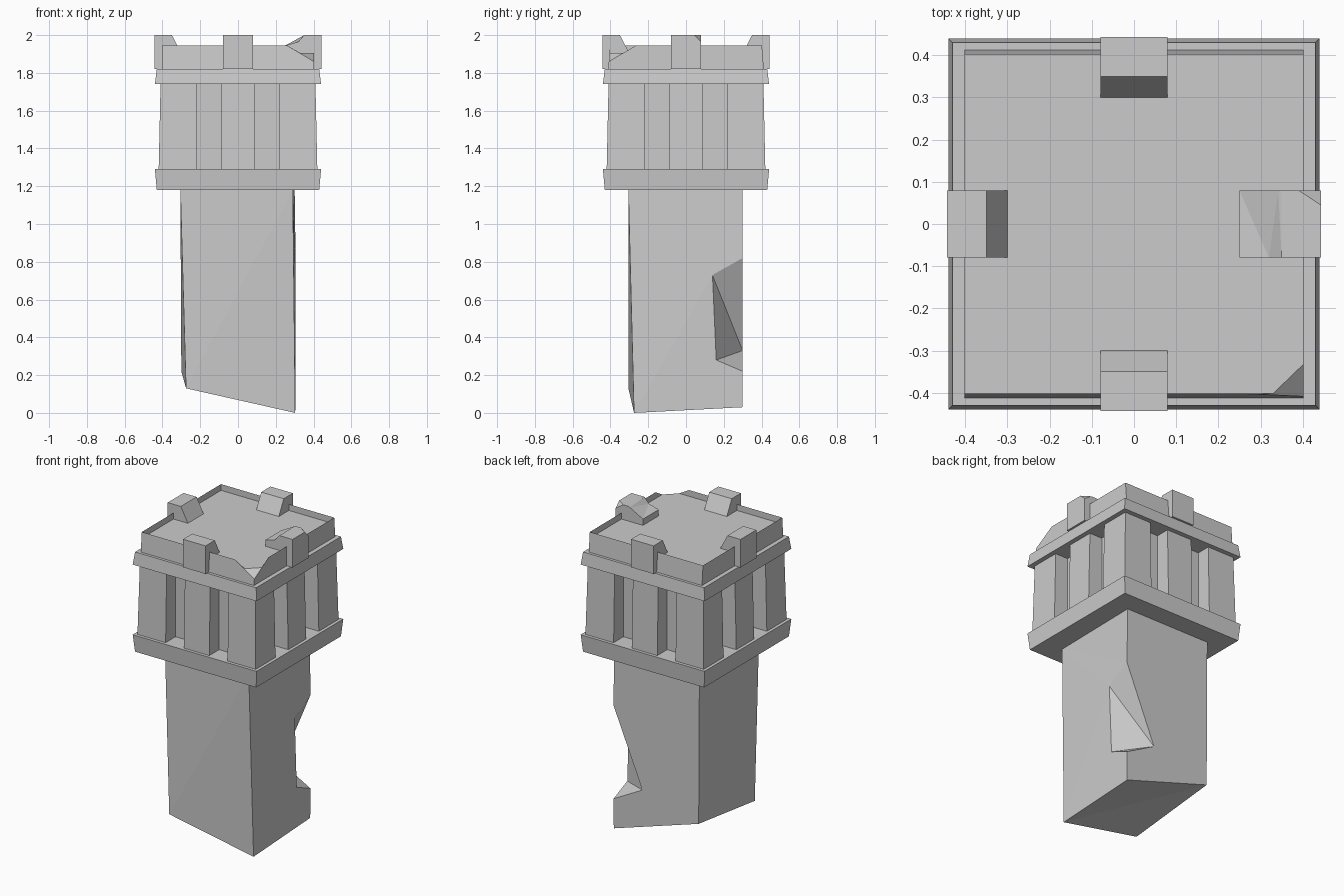
import bpy, bmesh
from mathutils import Matrix, Vector

cube = bpy.data.objects.get("Cube")
if cube:
    bpy.data.objects.remove(cube, do_unlink=True)

stone = bpy.data.materials.new("pale_stone")
stone.use_nodes = True
GREY = (0.6, 0.6, 0.6, 1)
stone.diffuse_color = GREY
stone.node_tree.nodes["Principled BSDF"].inputs["Base Color"].default_value = GREY


def finish(name, bm):
    bmesh.ops.recalc_face_normals(bm, faces=bm.faces[:])
    mesh = bpy.data.meshes.new(name)
    bm.to_mesh(mesh)
    bm.free()
    mesh.materials.append(stone)
    obj = bpy.data.objects.new(name, mesh)
    bpy.context.collection.objects.link(obj)
    return obj


def block(bm, low, high, z0, z1):
    """Box between two rectangles (x0, x1, y0, y1) at heights z0 and z1."""
    rings = []
    for (x0, x1, y0, y1), z in ((low, z0), (high, z1)):
        rings.append([bm.verts.new((x, y, z)) for x, y in
                      ((x0, y0), (x1, y0), (x1, y1), (x0, y1))])
    a, b = rings
    bm.faces.new(a[::-1])
    bm.faces.new(b)
    for i in range(4):
        j = (i + 1) % 4
        bm.faces.new((a[i], a[j], b[j], b[i]))


def square(r, ry=None):
    ry = ry or r
    return (-r, r, -ry, ry)


def slab(name, r0, r1, z0, z1):
    bm = bmesh.new()
    block(bm, square(r0), square(r1), z0, z1)
    return finish(name, bm)


def chip(bm, points):
    """Slice off the corner lying beyond the plane through three points."""
    p, q, r = map(Vector, points)
    n = (q - p).cross(r - p).normalized()
    if n.z < 0:
        n = -n
    bmesh.ops.bisect_plane(bm, geom=bm.verts[:] + bm.edges[:] + bm.faces[:],
                           plane_co=p, plane_no=n, clear_outer=True)
    bmesh.ops.holes_fill(bm, edges=[e for e in bm.edges if e.is_boundary])


# Shaft: skewed broken foot and a wedge missing from the back corner
bm = bmesh.new()
v = {k: bm.verts.new(co) for k, co in {
    "top_fl": (-.305, -.305, 1.18), "top_fr": (.29, -.305, 1.18),
    "top_br": (.3, .3, 1.18), "top_bl": (-.305, .3, 1.18),
    "low_fl": (-.275, -.305, .13), "low_fr": (.303, -.275, 0),
    "low_br": (.303, .3, .03), "low_bl": (-.3, .3, .22),
    "cut_top": (.305, .3, .82), "cut_side": (.305, .14, .73),
    "cut_foot": (.305, .16, .28), "cut_low": (.304, .3, .22),
    "cut_deep": (.1, .3, .33)}.items()}
for names in ("top_fl top_fr top_br top_bl",
              "low_fl low_fr top_fr", "low_fl top_fr top_fl",
              "low_bl low_fl top_fl", "low_bl top_fl top_bl",
              "low_fl low_bl low_fr", "low_bl low_br low_fr",
              "top_fr cut_side cut_top", "top_fr cut_top top_br",
              "top_fr low_fr cut_side", "low_fr cut_foot cut_side",
              "low_fr low_br cut_foot", "low_br cut_low cut_foot",
              "top_br cut_top cut_deep", "top_br cut_deep low_bl",
              "top_br low_bl top_bl", "cut_deep low_br low_bl",
              "cut_deep cut_low low_br", "cut_top cut_side cut_deep",
              "cut_side cut_foot cut_deep", "cut_foot cut_low cut_deep"):
    bm.faces.new([v[n] for n in names.split()])
finish("shaft", bm)

# Flared ledges around the recessed core
slab("lower_ledge", .43, .44, 1.18, 1.29)
slab("core_wall", .32, .32, 1.29, 1.74)
slab("upper_ledge", .44, .43, 1.74, 1.82)

# Corner pillars, tapering on their outer sides
for sx, left_right in ((1, "left"), (-1, "right")):
    for sy, front_back in ((-1, "front"), (1, "back")):
        bm = bmesh.new()
        rects = [(*sorted((sx * .22, sx * r)), *sorted((sy * .22, sy * r)))
                 for r in (.42, .41)]
        block(bm, *rects, 1.29, 1.74)
        finish(f"corner_pillar_{front_back}_{left_right}", bm)

# Parapet with a sunken floor and a chipped front corner
bm = bmesh.new()
block(bm, square(.402, .412), square(.402), 1.82, 1.945)
top = max(bm.faces, key=lambda f: f.calc_center_median().z)
bmesh.ops.inset_region(bm, faces=[top], thickness=.082)
for vert in top.verts:
    vert.co.z = 1.905
chip(bm, ((.26, -.402, 1.945), (.402, -.265, 1.945), (.402, -.408, 1.86)))
finish("parapet", bm)

# Middle pillar and merlon on each side
for turn, side in enumerate(("front", "left", "back", "right")):
    spin = Matrix.Rotation(turn * 1.5707963, 4, "Z")
    bm = bmesh.new()
    block(bm, (-.09, .09, -.42, -.3), (-.09, .09, -.41, -.3), 1.29, 1.74)
    bm.transform(spin)
    finish(f"middle_pillar_{side}", bm)

    bm = bmesh.new()
    outline = [(-.443, 1.82), (-.443, 2), (-.35, 2), (-.3, 1.905), (-.3, 1.82)]
    if side == "left":  # the broken merlon reaches further in
        outline[3:] = [(-.32, 1.965), (-.25, 1.945), (-.25, 1.82)]
    ends = [[bm.verts.new((x, y, z)) for y, z in outline] for x in (-.08, .08)]
    if side == "left":
        ends[1][3].co = (.08, -.342, 1.995)
    for end in ends:
        bm.faces.new(end)
    for i in range(len(outline)):
        j = (i + 1) % len(outline)
        bm.faces.new((ends[0][i], ends[0][j], ends[1][j], ends[1][i]))
    if side == "left":
        bmesh.ops.triangulate(bm, faces=[f for f in bm.faces if len(f.verts) == 4])
        chip(bm, ((.08, -.39, 2), (.045, -.443, 2), (.08, -.443, 1.965)))
    bm.transform(spin)
    finish(f"merlon_{side}", bm)
